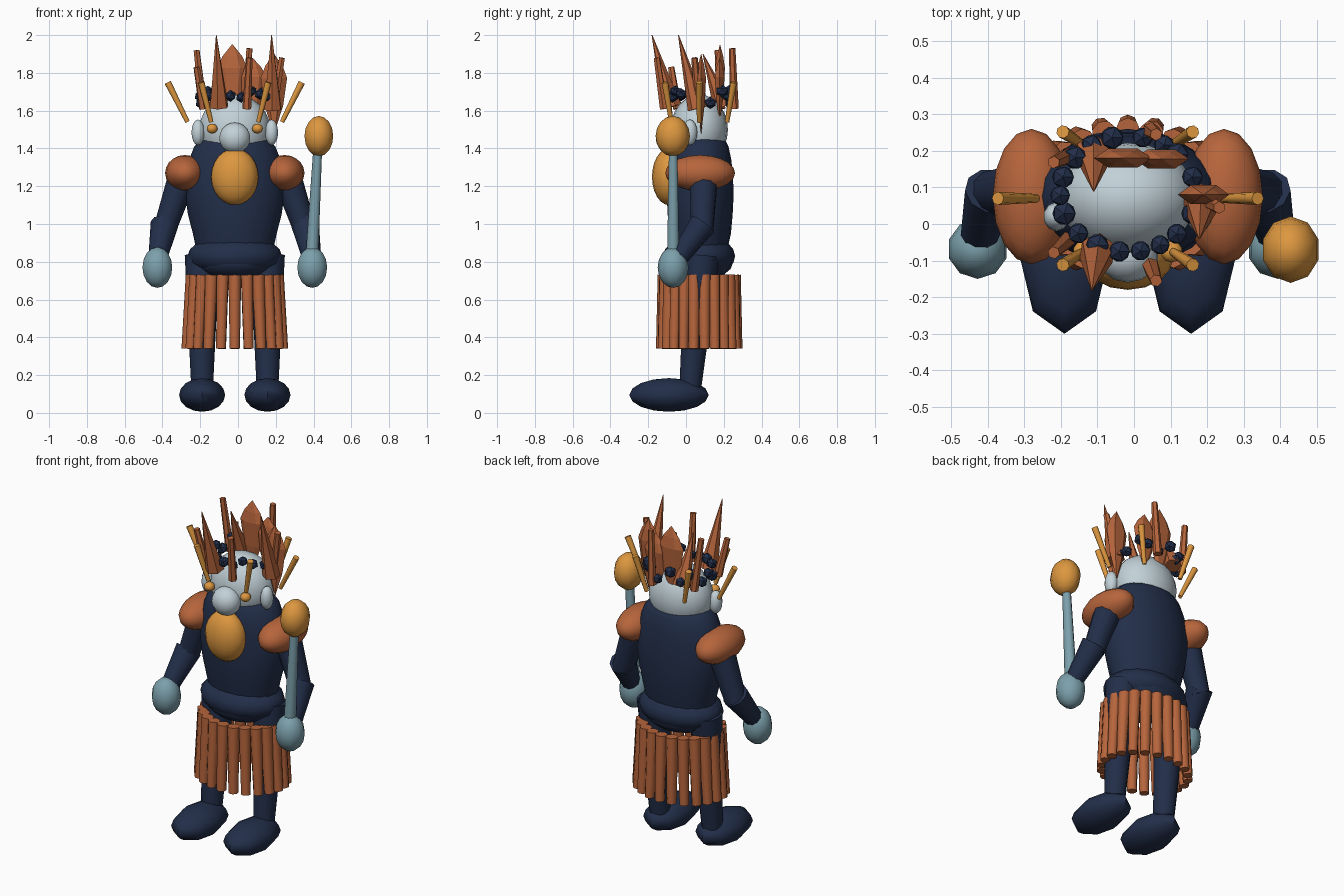
import bpy, math, random
from mathutils import Vector

if "Cube" in bpy.data.objects:
    bpy.data.objects.remove(bpy.data.objects["Cube"])

random.seed(4)
CX, CY = -0.017, 0.07  # body axis


def mat(name, rgb):
    m = bpy.data.materials.new(name)
    m.diffuse_color = (*rgb, 1)
    m.use_nodes = True
    m.node_tree.nodes["Principled BSDF"].inputs["Base Color"].default_value = m.diffuse_color
    return m


NAVY = mat("navy", (0.016, 0.028, 0.068))
RUST = mat("rust", (0.47, 0.13, 0.045))
GOLD = mat("gold", (0.72, 0.31, 0.05))
TEAL = mat("dusty_teal", (0.2, 0.35, 0.41))
PALE = mat("pale_grey", (0.54, 0.64, 0.69))


def finish(name, m, smooth=True):
    o = bpy.context.object
    o.name = name
    o.data.materials.append(m)
    if smooth:
        bpy.ops.object.shade_smooth_by_angle(angle=math.radians(50))
    return o


def ball(name, m, loc, radii, seg=16, rings=10):
    bpy.ops.mesh.primitive_uv_sphere_add(segments=seg, ring_count=rings, location=loc)
    bpy.context.object.scale = radii
    bpy.ops.object.transform_apply(location=False, rotation=False)
    return finish(name, m)


def limb(name, m, a, b, r1, r2, sides=10, smooth=True):
    a, b = Vector(a), Vector(b)
    d = b - a
    bpy.ops.mesh.primitive_cone_add(vertices=sides, radius1=r1, radius2=r2, depth=d.length,
                                    location=(a + b) / 2, rotation=d.to_track_quat('Z', 'Y').to_euler())
    return finish(name, m, smooth)


def lathe(name, m, rows, sides, smooth=True):
    """Stack of ellipses: (z, cx, cy, rx, ry)."""
    verts, faces = [], []
    for z, cx, cy, rx, ry in rows:
        for i in range(sides):
            t = 2 * math.pi * i / sides
            verts.append((cx + rx * math.cos(t), cy + ry * math.sin(t), z))
    for k in range(len(rows) - 1):
        for i in range(sides):
            j = (i + 1) % sides
            faces.append((k * sides + i, k * sides + j, (k + 1) * sides + j, (k + 1) * sides + i))
    faces.append(tuple(reversed(range(sides))))
    faces.append(tuple(range((len(rows) - 1) * sides, len(rows) * sides)))
    me = bpy.data.meshes.new(name)
    me.from_pydata(verts, [], faces)
    o = bpy.data.objects.new(name, me)
    bpy.context.collection.objects.link(o)
    bpy.ops.object.select_all(action='DESELECT')
    o.select_set(True)
    bpy.context.view_layer.objects.active = o
    return finish(name, m, smooth)


def ring(angle, rx, ry, z, dy=0.0):
    t = math.radians(angle)
    return (CX + rx * math.cos(t), CY + dy + ry * math.sin(t), z)


# Torso and hips
lathe("torso", NAVY, [(z, CX, CY + 0.005, rx, ry) for z, rx, ry in (
    (0.80, 0.19, 0.13), (0.95, 0.222, 0.163), (1.05, 0.248, 0.172), (1.15, 0.262, 0.177),
    (1.25, 0.26, 0.174), (1.34, 0.242, 0.165), (1.41, 0.215, 0.15), (1.45, 0.175, 0.13),
    (1.47, 0.10, 0.08))], 20)
ball("hips", NAVY, (CX, CY, 0.83), (0.25, 0.19, 0.115), 16, 10)
ball("belly", NAVY, (CX, CY, 0.80), (0.215, 0.18, 0.10), 16, 8)

# Head, nose and beard
ball("head", PALE, (CX, CY, 1.50), (0.188, 0.152, 0.185), 20, 12)
ball("nose", PALE, (CX, -0.085, 1.455), (0.084, 0.075, 0.082), 14, 10)
ball("beard", GOLD, (CX, -0.09, 1.25), (0.125, 0.09, 0.15), 16, 12)

# Mirrored parts
for side, s in (("left", -1), ("right", 1)):
    def P(x, y, z):
        return (CX + s * x, y, z)

    ball(side + "_ear", PALE, P(0.195, 0.02, 1.485), (0.036, 0.04, 0.068), 10, 8)
    ball(side + "_eye", GOLD, P(0.12, -0.075, 1.505), (0.03, 0.03, 0.026), 10, 8)
    ball(side + "_shoulder_pad", RUST, P(0.263, 0.075, 1.27), (0.106, 0.185, 0.095), 16, 10)
    limb(side + "_upper_arm", NAVY, P(0.27, 0.095, 1.27), P(0.375, 0.085, 0.96), 0.078, 0.06)
    limb(side + "_forearm", NAVY, P(0.372, 0.09, 1.0), P(0.408, -0.04, 0.82), 0.074, 0.05)
    ball(side + "_hand", TEAL, P(0.41, -0.068, 0.77), (0.083, 0.082, 0.108), 10, 8)
    limb(side + "_leg", NAVY, P(0.173, 0.085, 0.835), P(0.173, 0.02, 0.10), 0.092, 0.056, 12)
    ball(side + "_foot", NAVY, P(0.173, -0.09, 0.095), (0.122, 0.21, 0.089), 8, 8)

# Staff
limb("staff", TEAL, (0.39, -0.068, 0.80), (0.423, -0.068, 1.42), 0.034, 0.023)
ball("staff_knob", GOLD, (0.428, -0.07, 1.465), (0.08, 0.091, 0.107), 10, 8)

# Skirt strips
N = 22
for i in range(N):
    a = 360 * (i + 0.5) / N
    limb("skirt_strip", RUST, ring(a, 0.228, 0.186, 0.73), ring(a, 0.258, 0.202, 0.34),
         0.034, 0.027, 8)

# Dark curls around the brow
for i in range(18):
    a = 20 * i + random.uniform(-4, 4)
    p = ring(a, 0.185, 0.158, random.uniform(1.635, 1.72), 0.012)
    bpy.ops.mesh.primitive_ico_sphere_add(subdivisions=1, radius=random.uniform(0.029, 0.036), location=p)
    finish("hair_curl", NAVY, False)

# Gold feathers
for i in range(6):
    limb("gold_feather", GOLD, ring(60 * i, 0.25, 0.17, 1.54), ring(60 * i, 0.355, 0.21, 1.75),
         0.012, 0.018, 8)

# Crown rods
for i, top in enumerate((1.88, 1.93, 1.92, 1.83, 1.88)):
    limb("crown_rod", RUST, ring(72 * i, 0.205, 0.195, 1.61),
         ring(72 * i, 0.25, 0.21, top, -0.025), 0.024, 0.017, 6, False)

# Crown spikes, leaning forward
for base, tip in (((-0.10, -0.075, 1.62), (-0.115, -0.18, 2.0)),
                  ((0.182, 0.06, 1.61), (0.178, -0.04, 2.0)),
                  ((-0.11, 0.195, 1.62), (-0.11, 0.09, 1.9))):
    limb("crown_spike", RUST, base, tip, 0.052, 0.002, 6, False)

# Crown leaves: flattened diamonds
for x, y, w, lo, hi in ((-0.03, 0.18, 0.08, 1.54, 1.95), (0.075, 0.178, 0.075, 1.54, 1.88),
                        (0.19, 0.08, 0.07, 1.48, 1.90)):
    h = hi - lo
    lathe("crown_leaf", RUST, [(lo + h * f, x, y, w * k, 0.03 * k) for f, k in (
        (0, 0.03), (0.35, 0.7), (0.7, 1), (0.85, 0.65), (1, 0.03))], 6, False)
